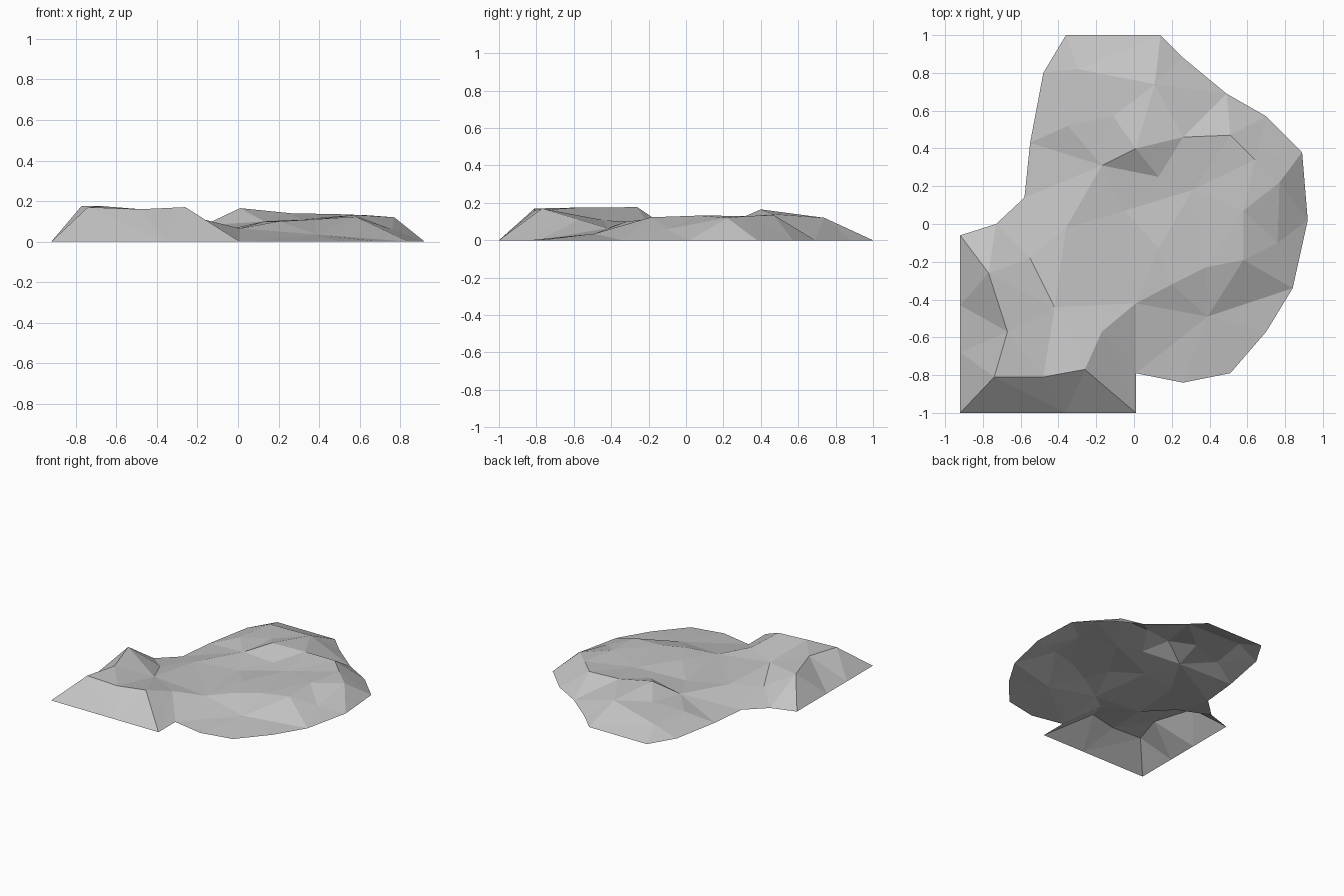
import bpy
import bmesh
from mathutils import Vector
from mathutils.geometry import delaunay_2d_cdt

default_cube = bpy.data.objects.get("Cube")
if default_cube:
    bpy.data.objects.remove(default_cube, do_unlink=True)


def make_material(name, colour):
    material = bpy.data.materials.new(name)
    material.use_nodes = True
    material.diffuse_color = colour
    shader = next(n for n in material.node_tree.nodes if n.type == "BSDF_PRINCIPLED")
    shader.inputs["Base Color"].default_value = colour
    shader.inputs["Roughness"].default_value = 0.9
    return material


# Ground outline of the mound, counter-clockwise, in hundredths
outline = [
    (-92, -100), (-36, -100), (1, -100), (1, -79), (26, -84), (51, -79),
    (70, -57), (84, -34), (92, 2), (89, 38), (70, 57), (49, 69), (26, 88),
    (14, 100), (-36, 100), (-48, 80), (-55, 43), (-58, 14), (-73, 0),
    (-92, -6), (-92, -43), (-92, -68),
]

# Creases of the rock surface: each is a path of x, y, height
front_ridge = [(-92, -6, 0), (-77, -26, 17.7), (-67, -57, 17.5), (-74, -81, 17),
               (-48, -81, 16), (-26, -77, 17), (-17, -57, 11), (1, -42, 6.5),
               (1, -79, 0)]
front_corners = [[(-92, -100, 0), (-74, -81, 17)], [(1, -100, 0), (-26, -77, 17)],
                 [(1, -100, 0), (-17, -57, 11)]]
saddle = [(-55, -18, 5.5), (-42, -44, 10.7)]
crest = [(-17, 31, 8), (1, 40, 16.5), (11, 74, 12)]
hollow = [(-17, 31, 8), (-5, 7, 6), (31, 18, 11), (13, 25, 10), (1, 40, 16.5)]
east_brow = [(20, -32, 10), (38, -23, 11), (58, -19, 12.3), (58, 7, 13.2),
             (77, 22, 12), (89, 38, 0)]
east_ledge = [(20, -32, 10), (39, -49, 3.5), (84, -34, 0), (58, -19, 12.3)]
back_brow = [(26, 46, 14), (51, 47, 13.5), (49, 69, 0), (26, 46, 14)]
paths = [front_ridge, saddle, crest, hollow, east_brow, east_ledge, back_brow]
paths += front_corners

# Single bumps and dips between the creases
bumps = [(13, -13, 10), (-36, -2, 8), (64, 34, 13), (76, -10, 6), (-30, 82, 7),
         (-35, 52, 7), (-11, 57, 10)]

# Gather shared points and the edges that must be kept
heights = {(x, y): 0 for x, y in outline}
for path in paths + [bumps]:
    for x, y, z in path:
        heights[x, y] = z
points = list(heights)
index = {point: i for i, point in enumerate(points)}
edges = [(index[a[:2]], index[b[:2]])
         for path in paths for a, b in zip(path, path[1:])]
border = [index[point] for point in outline]

flat, _, faces, sources, _, _ = delaunay_2d_cdt(
    [Vector(p) / 100 for p in points], edges, [border], 1, 0.0001)

# Lift the flat triangles into an open faceted shell
bm = bmesh.new()
corners = []
for position, source in zip(flat, sources):
    height = heights[points[source[0]]] / 100 if source else 0
    corners.append(bm.verts.new((position.x, position.y, height)))
for face in faces:
    bm.faces.new([corners[i] for i in face])
for face in bm.faces:
    face.normal_update()
    if face.normal.z < 0:
        face.normal_flip()
    face.smooth = False

mesh = bpy.data.meshes.new("rock_mound")
bm.to_mesh(mesh)
bm.free()
mesh.materials.append(make_material("stone grey", (0.55, 0.55, 0.55, 1)))
rock_mound = bpy.data.objects.new("rock_mound", mesh)
bpy.context.collection.objects.link(rock_mound)
